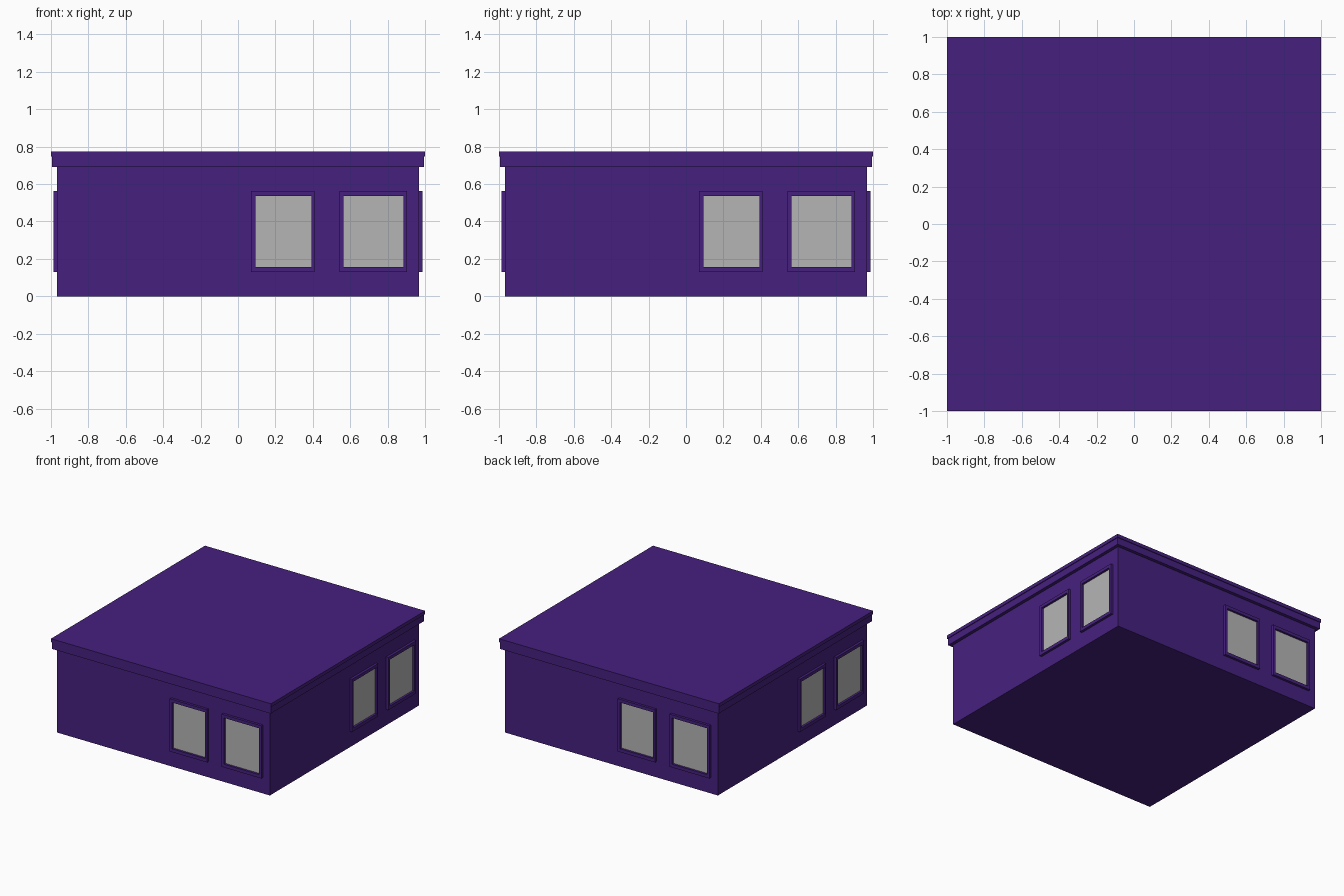
import bpy, bmesh, math
from mathutils import Matrix

if "Cube" in bpy.data.objects:
    bpy.data.objects.remove(bpy.data.objects["Cube"])


def material(name, rgb):
    m = bpy.data.materials.new(name)
    m.diffuse_color = (*rgb, 1)
    m.use_nodes = True
    m.node_tree.nodes["Principled BSDF"].inputs["Base Color"].default_value = m.diffuse_color
    return m


purple = material("purple_paint", (0.060, 0.0145, 0.21))
grey = material("grey_glass", (0.46, 0.46, 0.46))


def box(bm, x0, x1, y0, y1, z0, z1):
    size = Matrix.Diagonal((x1 - x0, y1 - y0, z1 - z0, 1))
    mid = Matrix.Translation(((x0 + x1) / 2, (y0 + y1) / 2, (z0 + z1) / 2))
    return bmesh.ops.create_cube(bm, size=1, matrix=mid @ size)


def finish(bm, name, mat, turn=0):
    bmesh.ops.rotate(bm, verts=bm.verts, cent=(0, 0, 0),
                     matrix=Matrix.Rotation(turn, 3, 'Z'))
    mesh = bpy.data.meshes.new(name)
    bm.to_mesh(mesh)
    bm.free()
    mesh.materials.append(mat)
    obj = bpy.data.objects.new(name, mesh)
    bpy.context.collection.objects.link(obj)
    return obj


def slab(name, half, z0, z1):
    bm = bmesh.new()
    box(bm, -half, half, -half, half, z0, z1)
    finish(bm, name, purple)


# Walls and stepped flat roof
W = 0.967
slab("walls", W, 0, 0.70)
slab("roof_fascia", 0.994, 0.69, 0.75)
slab("roof_cap", 1.0, 0.747, 0.775)

# Windows: outer frame and glass ranges along the wall, same pair on all sides
WINDOWS = [(0.07, 0.41, 0.093, 0.393), (0.542, 0.904, 0.564, 0.884)]
Z0, Z1, G0, G1 = 0.13, 0.563, 0.157, 0.537
OUT = 0.987

for side in range(4):
    turn = side * math.pi / 2
    for i, (a, b, c, d) in enumerate(WINDOWS):
        # Frame: four bars around the glass
        bm = bmesh.new()
        box(bm, a, c, -OUT, -W, Z0, Z1)
        box(bm, d, b, -OUT, -W, Z0, Z1)
        box(bm, c, d, -OUT, -W, Z0, G0)
        box(bm, c, d, -OUT, -W, G1, Z1)
        bmesh.ops.remove_doubles(bm, verts=bm.verts, dist=1e-5)
        finish(bm, f"window_frame_{side}_{i}", purple, turn)
        # Pane set back inside the frame
        bm = bmesh.new()
        box(bm, c, d, -W - 0.002, -W + 0.004, G0, G1)
        finish(bm, f"window_pane_{side}_{i}", grey, turn)
